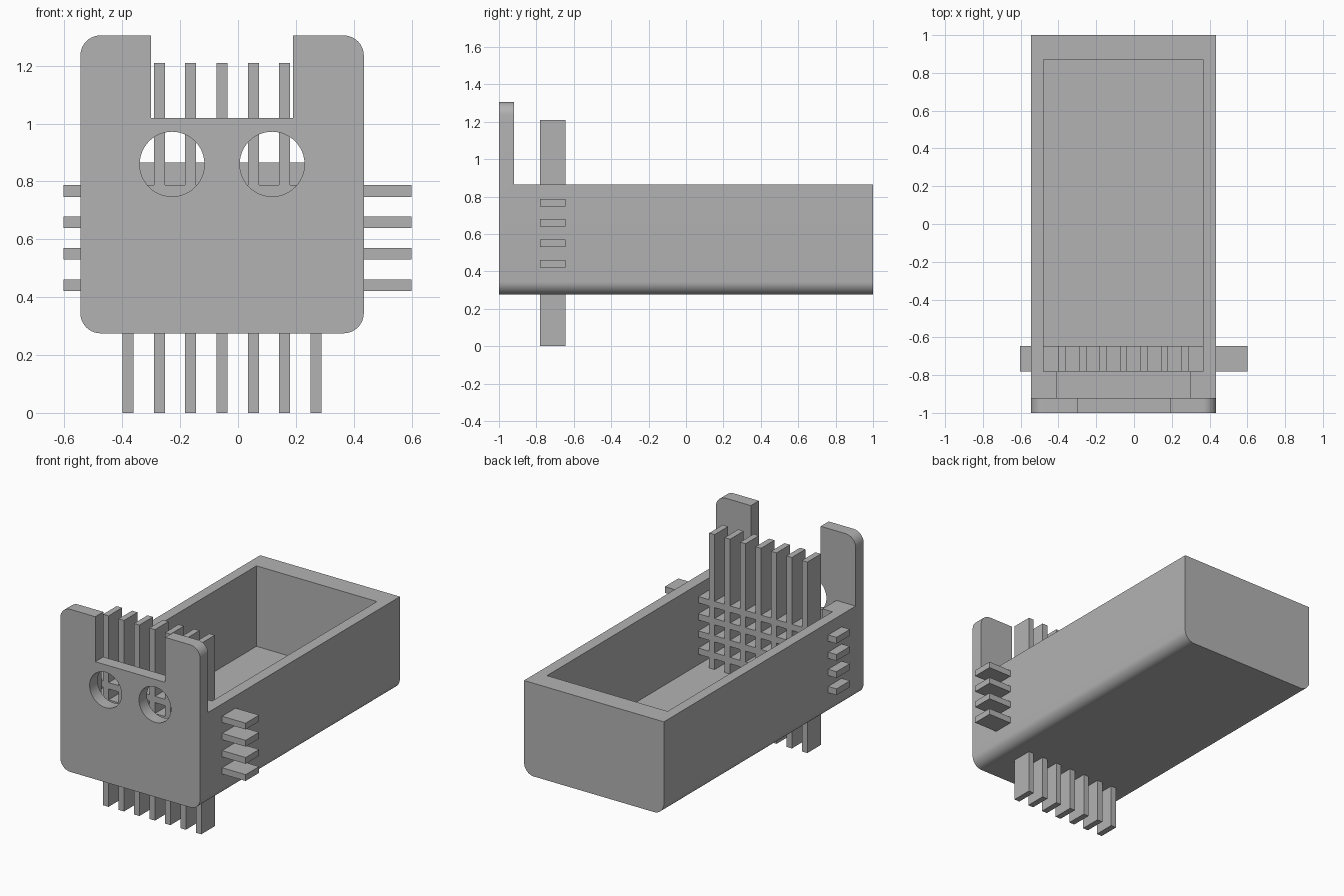
import bpy, bmesh, math

if "Cube" in bpy.data.objects:
    bpy.data.objects.remove(bpy.data.objects["Cube"])

grey = bpy.data.materials.new("light grey")
grey.diffuse_color = (0.45, 0.45, 0.45, 1)
grey.use_nodes = True
grey.node_tree.nodes["Principled BSDF"].inputs["Base Color"].default_value = grey.diffuse_color


def finish(name, bm):
    bmesh.ops.recalc_face_normals(bm, faces=bm.faces)
    mesh = bpy.data.meshes.new(name)
    bm.to_mesh(mesh)
    bm.free()
    mesh.materials.append(grey)
    ob = bpy.data.objects.new(name, mesh)
    bpy.context.collection.objects.link(ob)
    return ob


def prism(bm, outline, y0, y1):
    """Extrude an x-z outline along y."""
    face = bm.faces.new([bm.verts.new((x, y0, z)) for x, z in outline])
    new = bmesh.ops.extrude_face_region(bm, geom=[face])["geom"]
    verts = [v for v in new if isinstance(v, bmesh.types.BMVert)]
    bmesh.ops.translate(bm, verts=verts, vec=(0, y1 - y0, 0))


def box(bm, x0, x1, y0, y1, z0, z1):
    prism(bm, [(x0, z0), (x1, z0), (x1, z1), (x0, z1)], y0, y1)


def rounded(x0, x1, z0, z1, r, n=10):
    pts = []
    corners = [(x1 - r, z1 - r), (x0 + r, z1 - r), (x0 + r, z0 + r), (x1 - r, z0 + r)]
    for q, (cx, cz) in enumerate(corners):
        for i in range(n + 1):
            a = math.pi / 2 * (q + i / n)
            pts.append((cx + r * math.cos(a), cz + r * math.sin(a)))
    return pts


def boolean(ob, tool, operation):
    mod = ob.modifiers.new(operation, 'BOOLEAN')
    mod.operation, mod.solver, mod.object = operation, 'EXACT', tool
    bpy.context.view_layer.objects.active = ob
    bpy.ops.object.modifier_apply(modifier=mod.name)
    bpy.data.objects.remove(tool)


# Trough with a tall rounded front plate, cut from one rounded block
bm = bmesh.new()
prism(bm, rounded(-0.545, 0.435, 0.275, 1.305, 0.07), -1, 1)
body = finish("trough_body", bm)

cuts = [
    ("space_above_trough", (-1, 1, -0.92, 1.5, 0.865, 1.6)),
    ("front_notch", (-0.3, 0.19, -1.2, -0.8, 1.02, 1.6)),
    ("main_cavity", (-0.48, 0.365, -0.78, 0.87, 0.355, 1.0)),
    ("front_slot", (-0.41, 0.30, -0.92, -0.7, 0.355, 1.0)),
]
for name, dims in cuts:
    bm = bmesh.new()
    box(bm, *dims)
    boolean(body, finish(name, bm), 'DIFFERENCE')

# Two round holes through the front plate
for cx in (-0.228, 0.118):
    bm = bmesh.new()
    prism(bm, [(cx + 0.112 * math.cos(math.tau * i / 48),
                0.86 + 0.112 * math.sin(math.tau * i / 48)) for i in range(48)], -1.2, -0.85)
    boolean(body, finish("round_hole", bm), 'DIFFERENCE')

# Lattice of upright and cross bars passing through the trough
bm = bmesh.new()
for i in range(7):
    x = -0.38 + i * 0.1083
    box(bm, x - 0.019, x + 0.019, -0.78, -0.645, 0, 1.21)
lattice = finish("bar_lattice", bm)
bm = bmesh.new()
for i in range(4):
    z = 0.441 + i * 0.1087
    box(bm, -0.603, 0.60, -0.78, -0.645, z - 0.02, z + 0.02)
boolean(lattice, finish("cross_bars", bm), 'UNION')

# Smooth the rounded corners and holes, keep the edges sharp
for ob in (body, lattice):
    bpy.ops.object.select_all(action='DESELECT')
    ob.select_set(True)
    bpy.context.view_layer.objects.active = ob
    bpy.ops.object.shade_smooth_by_angle(angle=math.radians(30))
